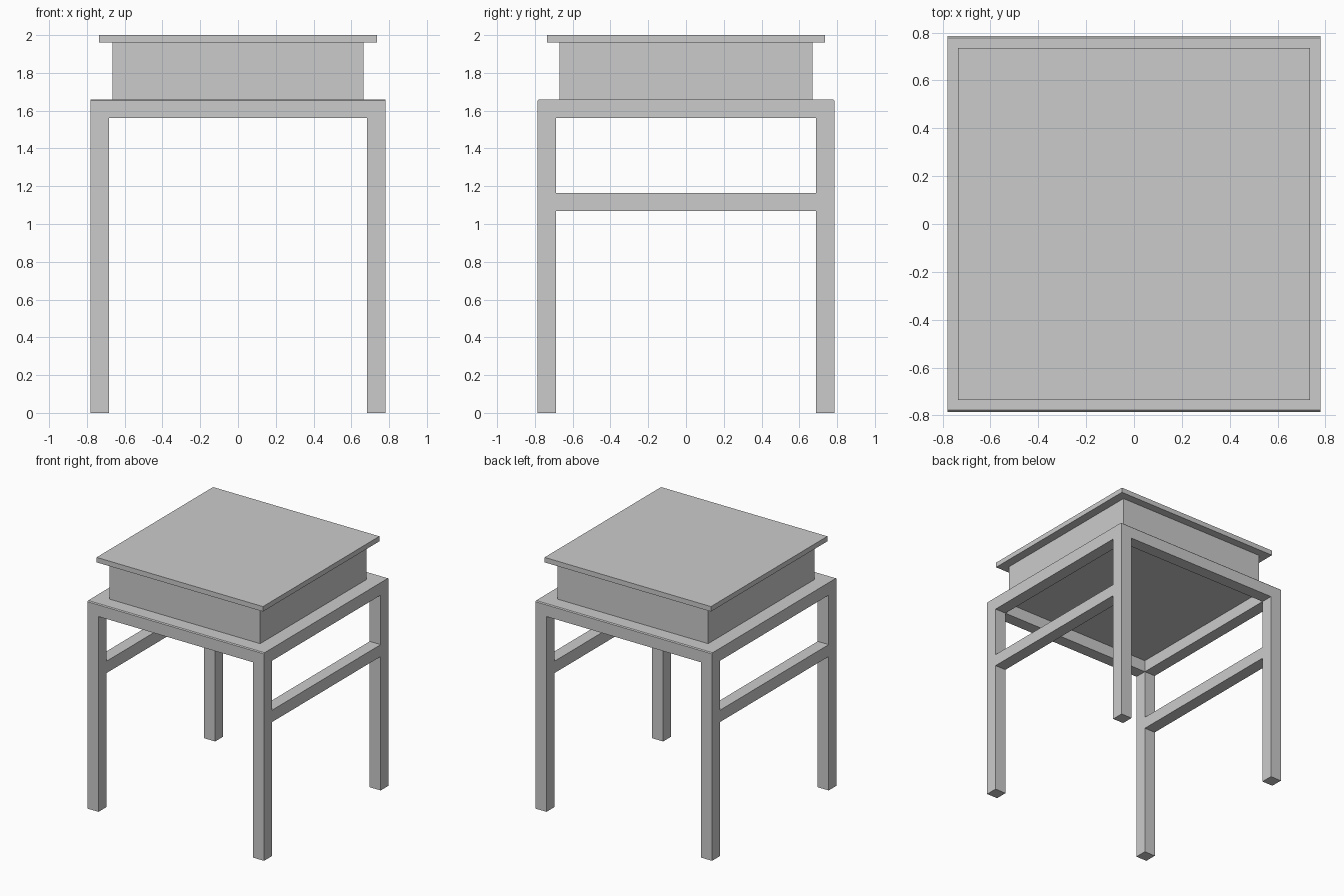
import bpy

if "Cube" in bpy.data.objects:
    bpy.data.objects.remove(bpy.data.objects["Cube"])

X, Y = 0.78, 0.785        # outer half extents of the frame
XI, YI = 0.683, 0.687     # inner half extents of the frame
RAIL_Z, FRAME_Z = 1.56, 1.66


def prism(name, profile, x0, x1):
    """Extrude a (y, z) profile along x."""
    n = len(profile)
    verts = [(x, y, z) for x in (x0, x1) for y, z in profile]
    faces = [tuple(range(n))[::-1], tuple(range(n, 2 * n))]
    faces += [(i, (i + 1) % n, n + (i + 1) % n, n + i) for i in range(n)]
    mesh = bpy.data.meshes.new(name)
    mesh.from_pydata(verts, [], faces)
    mesh.update()
    obj = bpy.data.objects.new(name, mesh)
    bpy.context.collection.objects.link(obj)
    return obj


def box(name, x0, x1, y0, y1, z0, z1):
    return prism(name, [(y0, z0), (y1, z0), (y1, z1), (y0, z1)], x0, x1)


def mirror(obj, x=False, y=False):
    mod = obj.modifiers.new("Mirror", "MIRROR")
    mod.use_axis = (x, y, False)
    mod.use_mirror_merge = False


# Four square legs
mirror(box("legs", XI, X, YI, Y, 0, RAIL_Z), x=True, y=True)

# Front and back top rails with a fine chamfer on the outer top edge
c = 0.007
mirror(prism("front_back_rails",
             [(YI, RAIL_Z), (Y, RAIL_Z), (Y, FRAME_Z - c),
              (Y - c, FRAME_Z), (YI, FRAME_Z)], -X, X), y=True)

# Side top rails and lower side stretchers
mirror(box("side_rails", XI, X, -YI, YI, RAIL_Z, FRAME_Z), x=True)
mirror(box("side_stretchers", XI, X, -YI, YI, 1.07, 1.165), x=True)

# Thin panel closing the frame beneath the body
box("frame_panel", -XI, XI, -YI, YI, FRAME_Z - 0.005, FRAME_Z)

# Boxed body and overhanging lid
box("body", -0.665, 0.665, -0.67, 0.67, FRAME_Z, 1.96)
box("lid", -0.735, 0.735, -0.735, 0.735, 1.96, 2.0)
